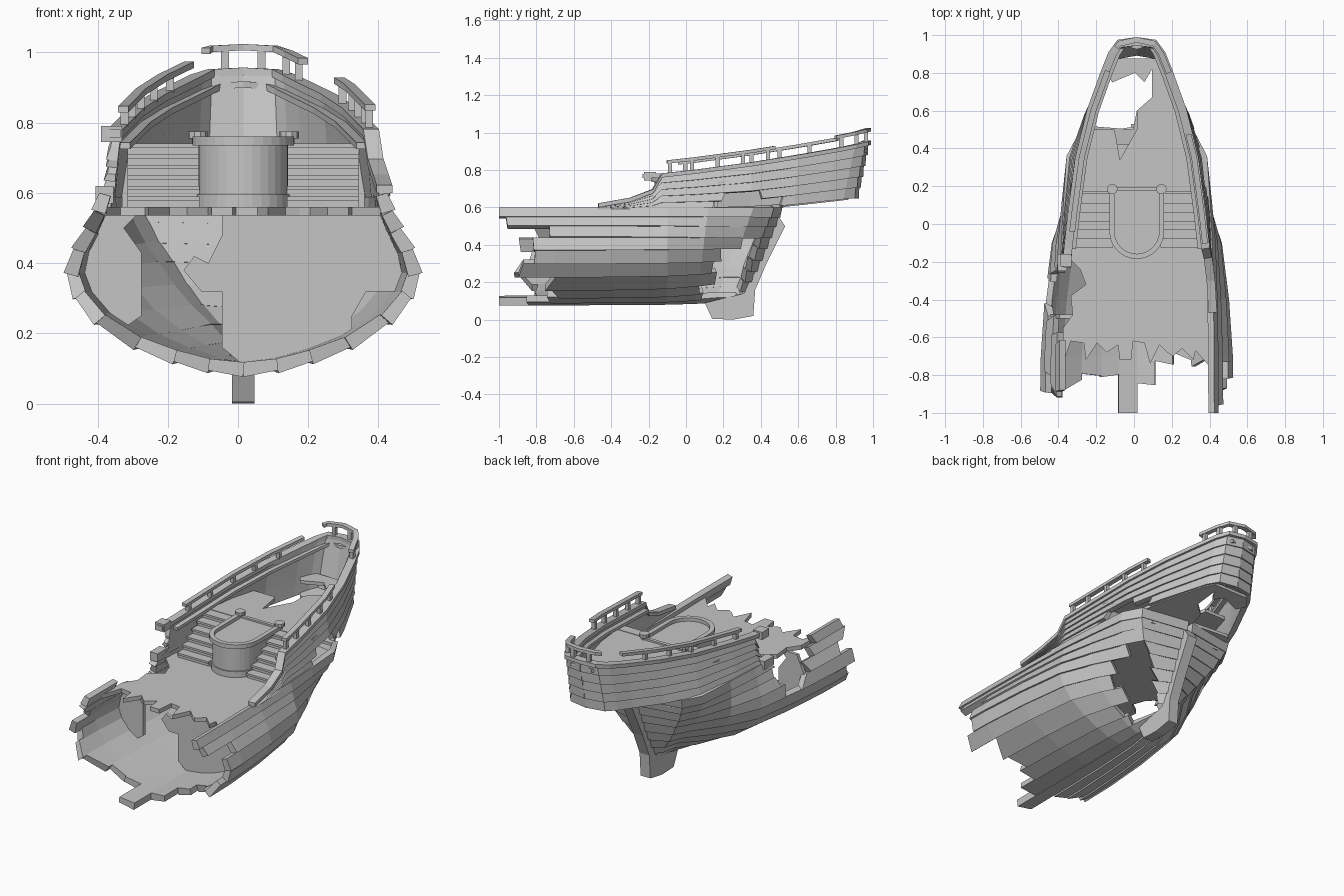
import bpy, bmesh, math, random
from mathutils import Vector as V

if "Cube" in bpy.data.objects:
    bpy.data.objects.remove(bpy.data.objects["Cube"])

random.seed(4)
CX = 0.015                      # centre line of the wreck
wood = bpy.data.materials.new("weathered_grey")
wood.diffuse_color = (0.56, 0.56, 0.56, 1)
wood.use_nodes = True
wood.node_tree.nodes["Principled BSDF"].inputs["Base Color"].default_value = wood.diffuse_color


def finish(name, bm):
    bmesh.ops.recalc_face_normals(bm, faces=bm.faces)
    me = bpy.data.meshes.new(name)
    bm.to_mesh(me)
    bm.free()
    me.materials.append(wood)
    ob = bpy.data.objects.new(name, me)
    ob.location.x = CX
    bpy.context.collection.objects.link(ob)
    return ob


def tube(bm, rings):
    """Skin a list of equal sized point rings and cap both ends."""
    vs = [[bm.verts.new(p) for p in r] for r in rings]
    n = len(vs[0])
    for a, b in zip(vs, vs[1:]):
        for i in range(n):
            j = (i + 1) % n
            bm.faces.new((a[i], a[j], b[j], b[i]))
    bm.faces.new(vs[0])
    bm.faces.new(vs[-1])


def prism(name, pts, d):
    """Extrude a polygon by the vector d."""
    bm = bmesh.new()
    tube(bm, [[V(p) for p in pts], [V(p) + V(d) for p in pts]])
    return finish(name, bm)


def box(bm, lo, hi):
    (a, b, c), (d, e, f) = lo, hi
    tube(bm, [[(x, y, z) for x, y in ((a, b), (d, b), (d, e), (a, e))] for z in (c, f)])


def sweep(bm, pts, w, h):
    """Rectangular bar along a path; h is measured upward."""
    rings = []
    for i, p in enumerate(pts):
        t = pts[min(i + 1, len(pts) - 1)] - pts[max(i - 1, 0)]
        side = V((t.y, -t.x, 0)).normalized() * w / 2
        up = V((0, 0, h))
        rings.append([p - side, p + side, p + side + up, p - side + up])
    tube(bm, rings)


def lerp_list(rows, s):
    i = max(0, min(int(s), len(rows) - 2))
    return [a + (b - a) * (s - i) for a, b in zip(rows[i], rows[i + 1])]


# Lower hull: midship and stern half sections (x, z), stations (y top, y bottom, blend, width)
MID = [(0, .085), (.1, .095), (.2, .12), (.31, .16), (.42, .23), (.48, .30),
       (.505, .37), (.485, .44), (.45, .50), (.425, .55), (.41, .60)]
AFT = [(0, .10), (.03, .12), (.06, .155), (.10, .205), (.155, .26), (.205, .32),
       (.25, .385), (.295, .44), (.33, .50), (.36, .55), (.37, .60)]
STN = [(-1, -1, 0, 1), (-.7, -.7, .02, 1), (-.4, -.4, .1, 1), (-.1, -.1, .25, 1),
       (.12, .05, .55, 1), (.36, .17, .95, 1), (.47, .25, 1, .85), (.515, .32, 1, .04)]


def hull(s, t):
    yt, yb, f, w = lerp_list(STN, s)
    (mx, mz), (ax, az) = lerp_list(MID, t), lerp_list(AFT, t)
    z = mz + (az - mz) * f
    return V(((mx + (ax - mx) * f) * w, yb + (yt - yb) * (z - .09) / .51, z))


# Upper works leaning inward: y, half width low, half width high, bottom z, top z
TOP = [(-.47, .41, .41, .59, .605), (-.3, .405, .4, .59, .635), (-.18, .395, .385, .59, .68),
       (-.13, .388, .372, .59, .765), (.05, .38, .352, .59, .785), (.35, .35, .312, .595, .825),
       (.6, .27, .25, .615, .865), (.8, .19, .178, .635, .9), (.9, .15, .138, .645, .92),
       (.955, .11, .1, .65, .935), (.975, 0, 0, .65, .94)]


def upper(s, t):
    y, xb, xt, zb, zt = lerp_list(TOP, s)
    u = t / 5
    k = (1 - u) * max(0, min(1, (y - .4) / .5))
    return V((xb + (xt - xb) * u, y - .06 * k, zb + (zt - zb) * u))


def strake(bm, surf, i, s0, s1, smax, mirror, thick, lap):
    """One overlapping plank with ragged ends where it is broken."""
    ends = lambda s: (s, s) if s in (0, smax) else \
        (s + random.uniform(-.14, .14), s + random.uniform(-.14, .14))
    inner = [(k, k) for k in range(math.floor(s0) + 1, math.ceil(s1))
             if s0 + .15 < k < s1 - .15]
    rings = []
    for sb, st in [ends(s0)] + inner + [ends(s1)]:
        s = min(max((sb + st) / 2, 0), smax)
        ds = surf(min(s + .3, smax), i + .5) - surf(max(s - .3, 0), i + .5)
        n = ds.cross(surf(s, i + 1) - surf(s, i)).normalized()
        lo, hi = surf(sb, i), surf(st, i + 1)
        ring = [lo + n * lap, hi, hi - n * thick, lo - n * thick]
        rings.append([V((-p.x if mirror else p.x, p.y, p.z)) for p in ring])
    tube(bm, rings)


right = [[(.6, 7)], [(.95, 4.3), (6.3, 7)], [(1, 4.1), (6.2, 7)], [(.9, 4.5), (6.1, 7)],
         [(.4, 4.3), (6.2, 7)], [(.6, 4.6), (6.2, 7)], [(.5, 5.1), (6.0, 7)], [(.8, 7)],
         [(.15, 7)], [(0, 7)]]
left = [[(0, 7)], [(.65, 7)], [(.75, 7)], [(.5, 7)], [(.4, 7)], [(.6, 7)], [(.4, 1.8), (2.4, 7)],
        [(.7, 1.65), (2.5, 7)], [(.4, 1.5), (2.5, 7)], [(.45, 1.3), (2.6, 7)]]
up_right = [[(0, 4.2), (5.6, 10)], [(0, 4.6), (5.1, 10)], [(0, 10)], [(0, 10)], [(0, 10)]]
up_left = [[(2.2, 10)], [(2.5, 10)], [(2.3, 10)], [(2.6, 10)], [(2.5, 10)]]
for name, plan, surf, smax, mir, th, lap in (
        ("hull_planks_right", right, hull, 7, False, .033, .009),
        ("hull_planks_left", left, hull, 7, True, .033, .009),
        ("bulwark_planks_right", up_right, upper, 10, False, .024, .009),
        ("bulwark_planks_left", up_left, upper, 10, True, .024, .009)):
    bm = bmesh.new()
    for i, runs in enumerate(plan):
        for a, b in runs:
            strake(bm, surf, i, a, b, smax, mir, th, lap)
    finish(name, bm)


def rim(s, side, lift=0, inset=0):
    p = upper(s, 5)
    return V((side * max(p.x - inset, 0), p.y, p.z + lift))


# Capping rail on the bulwark, with a lower ledge inside, each one bar round the stern
for name, lift, inset, w, h, a, tail in (
        ("capping_rail", -.005, .008, .045, .022, 0, [V((-.372, -.23, .758))]),
        ("inner_ledge", -.04, .035, .03, .018, 3, [])):
    bm = bmesh.new()
    path = [rim(k, 1, lift, inset) for k in range(a, 10)]
    path += [rim(10, 1, lift) - V((0, inset, 0))]
    path += [rim(k, -1, lift, inset) for k in range(9, 2, -1)]
    sweep(bm, path + tail, w, h)
    finish(name, bm)
bm = bmesh.new()
box(bm, (-.405, -.225, .745), (-.345, -.16, .79))
box(bm, (-.42, -.25, .57), (-.37, -.16, .62))
finish("rail_end_blocks", bm)

# Broken handrails with posts
rails = {"handrail_right": ([(s, 1) for s in (3.15, 4, 5, 5.5)], (3.25, 3.9, 4.4, 4.85, 5.35)),
         "handrail_left": ([(s, -1) for s in (3.5, 4, 5, 6, 7.1)], (3.7, 4.4, 5, 5.6, 6.3)),
         "handrail_stern": ([(8.6, -1), (9, -1), (10, 1), (9, 1), (8, 1), (7, 1)],
                            (7.3, 8.2, 9.4))}
for name, (line, posts) in rails.items():
    bm = bmesh.new()
    low = .012 if "left" in name else 0
    inset = .02 if "left" in name else .008
    sweep(bm, [rim(s, d, .066 - low, inset) for s, d in line], .03, .018)
    ends = [(s, line[-1][1]) for s in posts]
    if "stern" in name:
        ends.append((9.4, -1))
    for s, d in ends:
        p = rim(s, d, .01, inset)
        box(bm, (p.x - .011, p.y - .011, p.z), (p.x + .011, p.y + .011, p.z + .062 - low))
    finish(name, bm)

# Main deck with a splintered front edge
front = [(-.39, -.74), (-.35, -.62), (-.28, -.63), (-.27, -.72), (-.21, -.63), (-.16, -.68),
         (-.1, -.64), (-.09, -.72), (-.03, -.72), (-.02, -.62), (.04, -.63), (.07, -.74),
         (.12, -.64), (.16, -.68), (.19, -.7), (.24, -.66), (.3, -.72), (.31, -.67), (.39, -.76)]
edge = [(.4, -.2), (.36, .2), (.32, .4), (.24, .46), (-.24, .46), (-.32, .4), (-.36, .2),
        (-.39, -.15), (-.3, -.24), (-.27, -.32), (-.35, -.38), (-.34, -.48), (-.39, -.55)]
prism("main_deck", [(x, y, .535) for x, y in front + edge], (0, 0, .025))

# Raised stern deck and the counter floor beneath, both broken through
aft = [(.25, .6), (.17, .8), (.125, .875), (-.115, .875), (-.165, .8), (-.13, .75), (-.01, .8),
       (.04, .75), (.08, .82), (.08, .67), (0, .6)]
fore = [(0, .5), (-.09, .34), (-.11, .46), (-.12, .5), (-.28, .5), (-.325, .35), (-.355, .17),
        (.355, .17), (.325, .35)]
prism("stern_deck", [(x, y, .72) for x, y in aft + fore], (0, 0, .02))
under = [(x, min(y, .87), .595 + (y - .45) * .11) for x, y in aft]
prism("counter_floor", under + [(-.02, .5, .6), (-.27, .52, .6), (-.31, .42, .592),
                                (.31, .42, .592)], (0, 0, .018))
bm = bmesh.new()
box(bm, (-.345, .15, .55), (.345, .172, .722))
finish("stern_deck_wall", bm)

# Bulkhead below deck, split by a large hole
shell = [hull(1.67, t) * .975 for t in range(11)]
y = -.5
jag = [(.0, .11), (-.06, .16), (-.06, .32), (-.12, .32), (-.17, .38), (-.14, .42), (-.1, .4),
       (-.06, .48), (-.06, .54)]
side = [(p.x, p.z) for p in shell[9:5:-1]]
cut = [(.44, .32), (.35, .32), (.31, .25), (.31, .18), (.2, .13)]
prism("bulkhead_right", [(x, y, z) for x, z in jag + side + cut], (0, .02, 0))
rest = [(-.3, .54), (-.34, .5), (-.29, .43), (-.29, .25), (-.34, .215)]
prism("bulkhead_left", [(x, y, z) for x, z in rest + [(-p.x, p.z) for p in shell[4:10]]],
      (0, .02, 0))


# Rounded cabin front with a raised kerb
def arch(r, z, back):
    arc = [(r * math.cos(a), -.04 + r * math.sin(a), z)
           for a in (-math.pi * k / 16 for k in range(17))]
    return [(r, back, z)] + arc + [(-r, back, z)]


prism("round_cabin", arch(.128, .555, .17), (0, 0, .185))
prism("round_cabin_base", arch(.135, .555, .16), (0, 0, .04))
bm = bmesh.new()
tube(bm, [[o, i, i + V((0, 0, .025)), o + V((0, 0, .025))] for o, i in
          zip(map(V, arch(.145, .735, .18)), map(V, arch(.118, .735, .18)))])
finish("cabin_kerb", bm)

# Newel posts and cross kerb
bm = bmesh.new()
for sx in (-.13, .13):
    for r, z0, z1 in ((.016, .735, .765), (.028, .755, .775)):
        tube(bm, [[(sx + r * math.cos(a), .185 + r * math.sin(a), z)
                   for a in (math.pi * k / 5 for k in range(10))] for z in (z0, z1)])
box(bm, (-.13, .175, .735), (.13, .195, .75))
finish("newel_posts", bm)

# Twin stairs beside the cabin
bm = bmesh.new()
for sx in (-1, 1):
    a, b = sorted((sx * .125, sx * .33))
    for k in range(6):
        z, y0 = .56 + .03 * (k + 1), -.125 + .046 * k
        box(bm, (a, y0 + .01, .555), (b, .155, z - .012))
        box(bm, (a, y0, z - .012), (b, y0 + .06, z))
finish("stairs", bm)

# Stern post and rudder
prism("stern_post", [(-.032, y, z) for y, z in (
    (.1, .09), (.14, .005), (.25, 0), (.36, .02), (.37, .16), (.43, .3), (.53, .5),
    (.49, .56), (.43, .4), (.36, .25), (.31, .14))], (.064, 0, 0))
